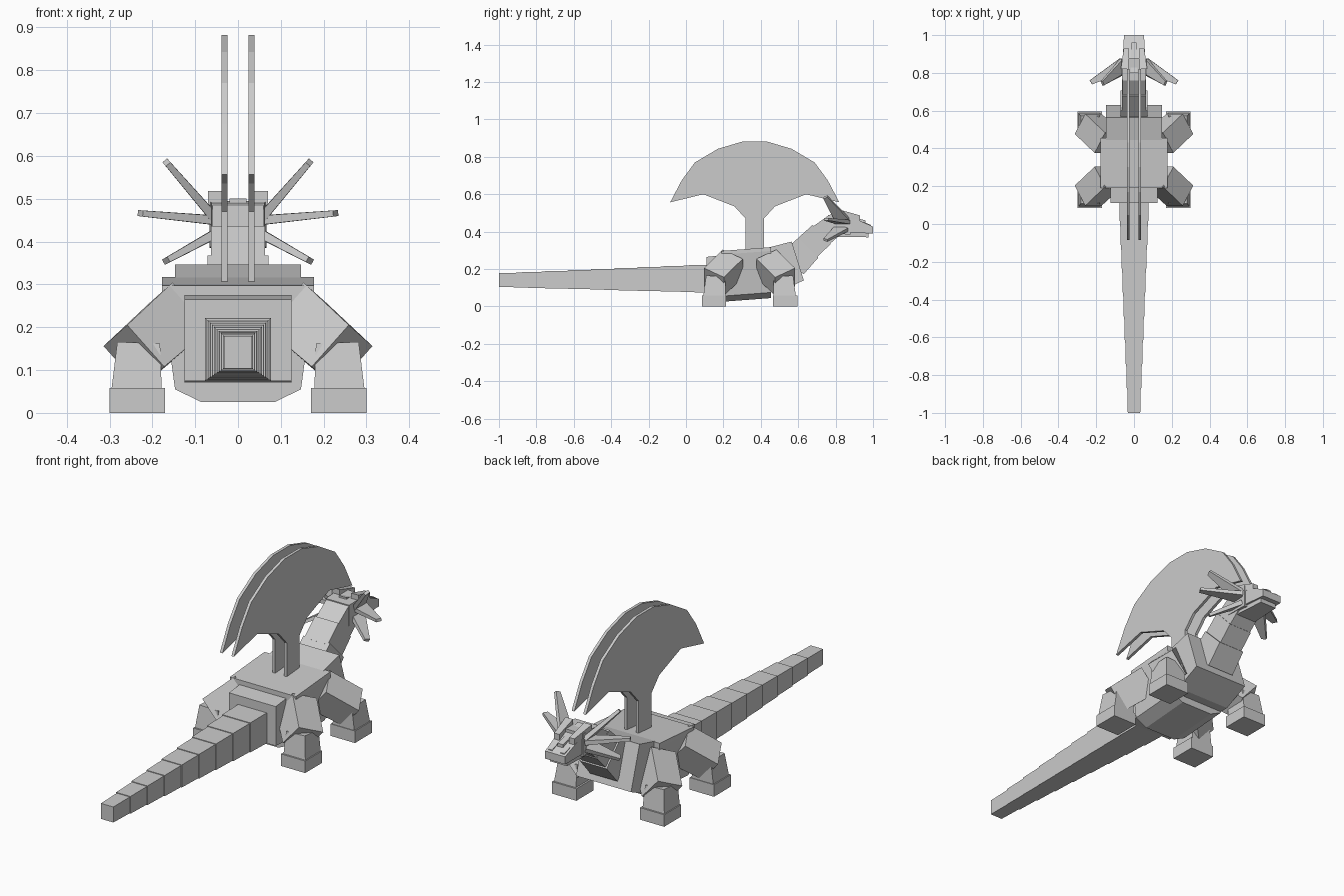
import bpy, bmesh
from mathutils import Vector

if "Cube" in bpy.data.objects:
    bpy.data.objects.remove(bpy.data.objects["Cube"], do_unlink=True)

stone = bpy.data.materials.new("stone grey")
stone.use_nodes = True
GREY = (0.6, 0.6, 0.6, 1)
stone.diffuse_color = GREY
stone.node_tree.nodes["Principled BSDF"].inputs["Base Color"].default_value = GREY


def loft(name, ring_a, ring_b, mirror=False):
    """Solid between two matching rings of points."""
    bm = bmesh.new()
    a = [bm.verts.new(p) for p in ring_a]
    b = [bm.verts.new(p) for p in ring_b]
    bm.faces.new(a)
    bm.faces.new(b[::-1])
    n = len(a)
    for i in range(n):
        j = (i + 1) % n
        bm.faces.new((a[i], b[i], b[j], a[j]))
    bmesh.ops.recalc_face_normals(bm, faces=bm.faces)
    mesh = bpy.data.meshes.new(name)
    bm.to_mesh(mesh)
    bm.free()
    mesh.materials.append(stone)
    obj = bpy.data.objects.new(name, mesh)
    bpy.context.collection.objects.link(obj)
    if mirror:
        mod = obj.modifiers.new("Mirror", 'MIRROR')
        mod.use_mirror_merge = False
    return obj


def prism(name, outline, x0, x1, mirror=False):
    """Side outline (y, z) extruded across x."""
    return loft(name, [(x0, y, z) for y, z in outline],
                [(x1, y, z) for y, z in outline], mirror)


def rect(y, hw, z0, z1, cx=0):
    return [(cx - hw, y, z0), (cx + hw, y, z0), (cx + hw, y, z1), (cx - hw, y, z1)]


def beam(name, start, end, size_a, size_b, mirror=False):
    """Tapered bar between two points; sizes are (depth, thickness)."""
    start, end = Vector(start), Vector(end)
    d = (end - start).normalized()
    v = d.cross(Vector((0, 1, 0))).normalized()
    u = v.cross(d)
    corners = ((-.5, -.5), (.5, -.5), (.5, .5), (-.5, .5))
    rings = [[p + u * s[0] * i + v * s[1] * j for i, j in corners]
             for p, s in ((start, size_a), (end, size_b))]
    return loft(name, rings[0], rings[1], mirror)


# Torso with chamfered belly, hips and sloping chest
def torso_ring(y, top, bottom):
    half = [(0.085, bottom), (0.147, bottom + 0.03), (0.177, top - 0.02), (0.177, top)]
    return [(x, y, z) for x, z in half] + [(-x, y, z) for x, z in half[::-1]]


loft("torso", torso_ring(0.19, 0.297, 0.025), torso_ring(0.455, 0.317, 0.045))
loft("hips", rect(0.11, 0.125, 0.075, 0.265), rect(0.2, 0.125, 0.07, 0.275))
prism("chest", [(0.44, 0.315), (0.565, 0.347), (0.63, 0.14), (0.5, 0.08), (0.44, 0.08)],
      -0.147, 0.147)

# Tail of stepped blocks
COUNT = 9
STEP = 1.11 / COUNT
for i in range(COUNT):
    t = i / (COUNT - 1)
    y = 0.11 - i * STEP
    hw, z0, z1 = 0.077 - 0.042 * t, 0.075 + 0.027 * t, 0.222 - 0.041 * t
    loft(f"tail_segment_{i + 1}", rect(y + 0.01, hw, z0, z1),
         rect(y - STEP, hw - 0.002, z0 + 0.002, z1 - 0.002))

# Legs: front pair and rear pair mirrored about the middle of the body
MID = 0.34
for label, s in (("front", 1), ("rear", -1)):
    def at(x, dy, z):
        return (x, MID + s * dy, z)
    beam(label + "_upper_leg", at(0.135, 0.09, 0.228), at(0.243, 0.19, 0.132),
         (0.13, 0.138), (0.13, 0.13), True)
    beam(label + "_lower_leg", at(0.232, 0.18, 0.16), at(0.237, 0.188, 0.045),
         (0.105, 0.1), (0.12, 0.118), True)
    y0, y1 = MID + s * 0.125, MID + s * 0.255
    loft(label + "_foot", rect(y0, 0.065, 0, 0.058, 0.235),
         rect(y1, 0.065, 0, 0.058, 0.235), True)

# Neck
beam("neck_base", (0, 0.57, 0.23), (0, 0.655, 0.315), (0.165, 0.145), (0.15, 0.142))
beam("neck_middle", (0, 0.645, 0.31), (0, 0.725, 0.385), (0.145, 0.126), (0.14, 0.126))
beam("neck_top", (0, 0.71, 0.37), (0, 0.80, 0.44), (0.13, 0.12), (0.12, 0.12))

# Head: skull, snout, jaw, crest and brows
loft("skull", rect(0.76, 0.062, 0.39, 0.49), rect(0.88, 0.066, 0.385, 0.495))
loft("snout", rect(0.87, 0.06, 0.395, 0.485), rect(1.0, 0.053, 0.39, 0.427))
loft("jaw", rect(0.80, 0.055, 0.372, 0.4), rect(0.975, 0.045, 0.37, 0.393))
loft("crest", rect(0.80, 0.02, 0.48, 0.5), rect(0.96, 0.014, 0.43, 0.46))
loft("brow", rect(0.82, 0.02, 0.485, 0.518, 0.05),
     rect(0.93, 0.014, 0.455, 0.487, 0.04), True)
loft("nostril", rect(0.95, 0.012, 0.42, 0.452, 0.033),
     rect(0.99, 0.01, 0.41, 0.436, 0.033), True)

# Head spikes
for label, root, tip in (("upper", (0.055, 0.84, 0.455), (0.167, 0.745, 0.585)),
                         ("middle", (0.055, 0.845, 0.45), (0.228, 0.75, 0.466)),
                         ("lower", (0.05, 0.835, 0.42), (0.168, 0.745, 0.355))):
    beam(label + "_head_spike", root, tip, (0.075, 0.022), (0.025, 0.014), True)

# Fan wings: one half outline reflected about the stalk
CENTRE = 0.3675
half = [(0.065, 0.882), (0.197, 0.843), (0.32, 0.77), (0.39, 0.675), (0.452, 0.557),
        (0.275, 0.6), (0.108, 0.535), (0.049, 0.47), (0.049, 0.3)]
fan = [(CENTRE + y, z) for y, z in half] + [(CENTRE - y, z) for y, z in half[::-1]]
prism("wing", fan, 0.024, 0.038, True)
